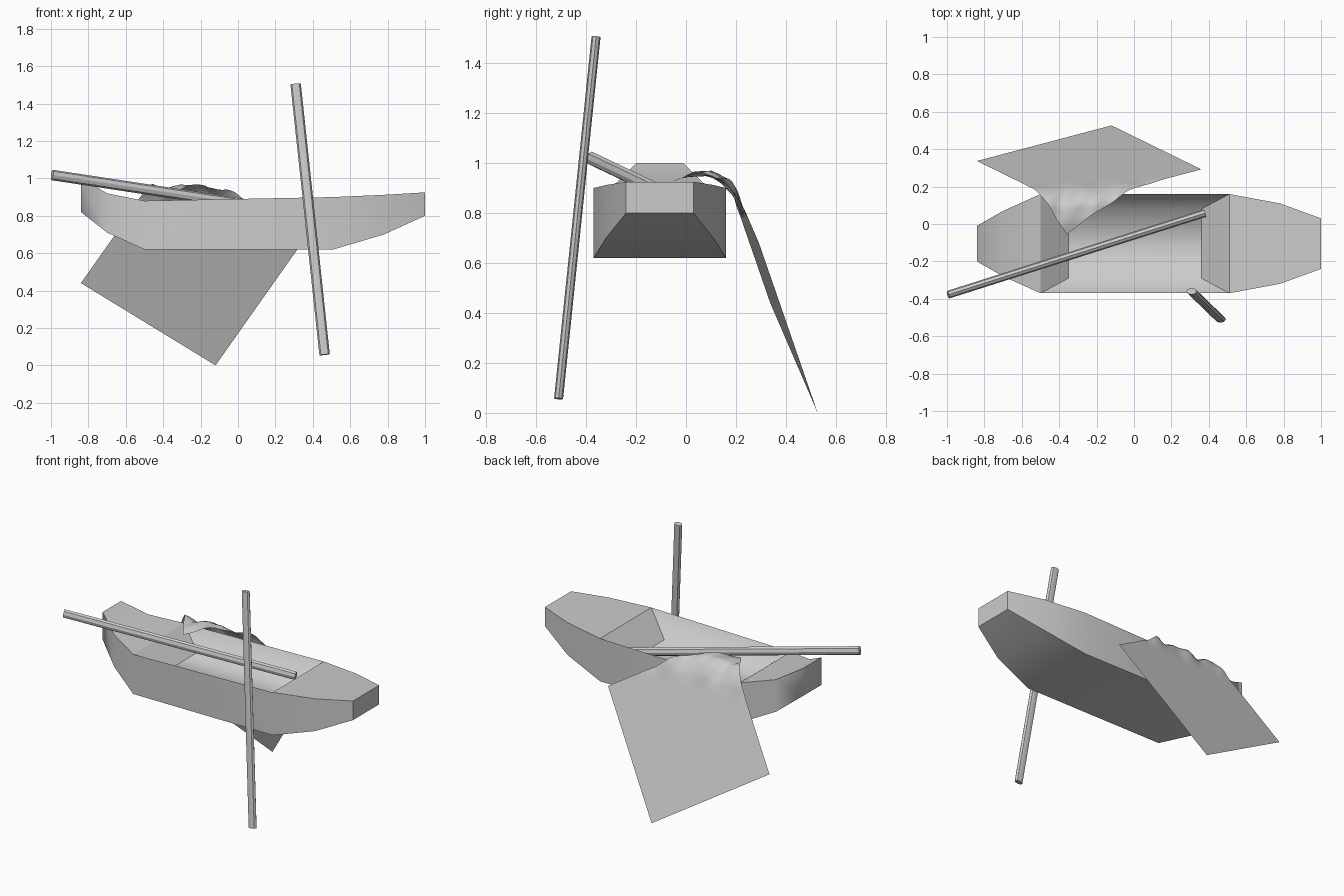
import bpy, bmesh, math
from mathutils import Vector, Matrix

if "Cube" in bpy.data.objects:
    bpy.data.objects.remove(bpy.data.objects["Cube"])


def finish(name, bm, angle):
    bmesh.ops.recalc_face_normals(bm, faces=bm.faces)
    me = bpy.data.meshes.new(name)
    bm.to_mesh(me)
    bm.free()
    ob = bpy.data.objects.new(name, me)
    bpy.context.collection.objects.link(ob)
    bpy.ops.object.select_all(action='DESELECT')
    ob.select_set(True)
    bpy.context.view_layer.objects.active = ob
    bpy.ops.object.shade_smooth_by_angle(angle=math.radians(angle))
    return ob


# Hull: stations of (x, half width, bottom z, top z)
YC = -0.105
stations = [(-0.84, 0.095, 0.82, 1.0), (-0.70, 0.175, 0.71, 0.92),
            (-0.50, 0.265, 0.62, 0.88), (0.51, 0.265, 0.62, 0.90),
            (0.78, 0.215, 0.70, 0.912), (1.0, 0.135, 0.80, 0.925)]
bm = bmesh.new()
rings = [[bm.verts.new((x, YC + sy * w, z)) for sy, z in
          ((-1, zb), (1, zb), (1, zt), (-1, zt))] for x, w, zb, zt in stations]
for i in range(len(rings) - 1):
    a, b = rings[i], rings[i + 1]
    for k in range(4):
        if i == 2 and k == 2:      # cockpit opening
            continue
        n = (k + 1) % 4
        bm.faces.new((a[k], a[n], b[n], b[k]))
bm.faces.new(rings[0])
bm.faces.new(rings[-1])

# Cockpit: sloped walls down to a flat floor
rim = [rings[2][3], rings[3][3], rings[3][2], rings[2][2]]
floor = [bm.verts.new((x, YC + y, 0.76)) for x, y in
         ((-0.35, -0.185), (0.36, -0.185), (0.36, 0.185), (-0.35, 0.185))]
bm.faces.new(floor)
for k in range(4):
    n = (k + 1) % 4
    bm.faces.new((rim[k], rim[n], floor[n], floor[k]))
for k in (1, 3):
    bm.edges.get((rim[k], rim[(k + 1) % 4])).smooth = False
    bm.edges.get((floor[k], floor[(k + 1) % 4])).smooth = False
finish("boat_hull", bm, 65)


# Oars: flattened eight-sided poles between two points
def oar(name, p, q, wide_axis, wide, thin):
    p, q = Vector(p), Vector(q)
    d = (q - p).normalized()
    u = Vector(wide_axis)
    u = (u - d * u.dot(d)).normalized()
    v = d.cross(u)
    bm = bmesh.new()
    ends = []
    for c in (p, q):
        ends.append([bm.verts.new(c + u * wide / 2 * math.cos(t) + v * thin / 2 * math.sin(t))
                     for t in (math.tau * k / 8 for k in range(8))])
        bm.faces.new(ends[-1])
    for k in range(8):
        n = (k + 1) % 8
        bm.faces.new((ends[0][k], ends[0][n], ends[1][n], ends[1][k]))
    finish(name, bm, 30)


oar("leaning_oar", (0.463, -0.51, 0.057), (0.308, -0.36, 1.505), (1, 0, 0), 0.056, 0.036)
oar("resting_oar", (-0.994, -0.378, 1.018), (0.378, 0.058, 0.81), (0, 0, 1), 0.056, 0.042)

# Cloth: a square hanging over the far side, folded over the gunwale
A, U, V = Vector((-0.12, 0.527, 0)), Vector((0.48, -0.235, 0.68)), Vector((-0.72, -0.19, 0.44))
Z0 = 0.80
path = [Vector(p) for p in ((0.229, 0.80), (0.2, 0.875), (0.16, 0.93), (0.11, 0.962),
                            (0.03, 0.955), (-0.07, 0.925), (-0.2, 0.9))]


def along(e):
    for p, q in zip(path, path[1:]):
        seg = (q - p).length
        if e <= seg:
            return p.lerp(q, e / seg)
        e -= seg
    return path[-1]


def drape(s, t):
    p = A + U * s + V * t
    if p.z <= Z0:
        return p
    e = (p.z - Z0) * 1.14
    f = along(e)
    k = min(1, e / 0.12)
    wave = 0.009 * math.sin(p.x * 26 + 2.0) + 0.005 * math.sin(p.x * 47 + e * 20)
    return Vector((p.x, f.x + p.y - (0.525 - 0.37 * p.z) + k * wave * 0.5, f.y + k * wave))


N = 40
bm = bmesh.new()
g = [[bm.verts.new(drape(i / N, j / N)) for j in range(N + 1)] for i in range(N + 1)]
for i in range(N):
    for j in range(N):
        bm.faces.new((g[i][j], g[i + 1][j], g[i + 1][j + 1], g[i][j + 1]))
finish("draped_cloth", bm, 60)
